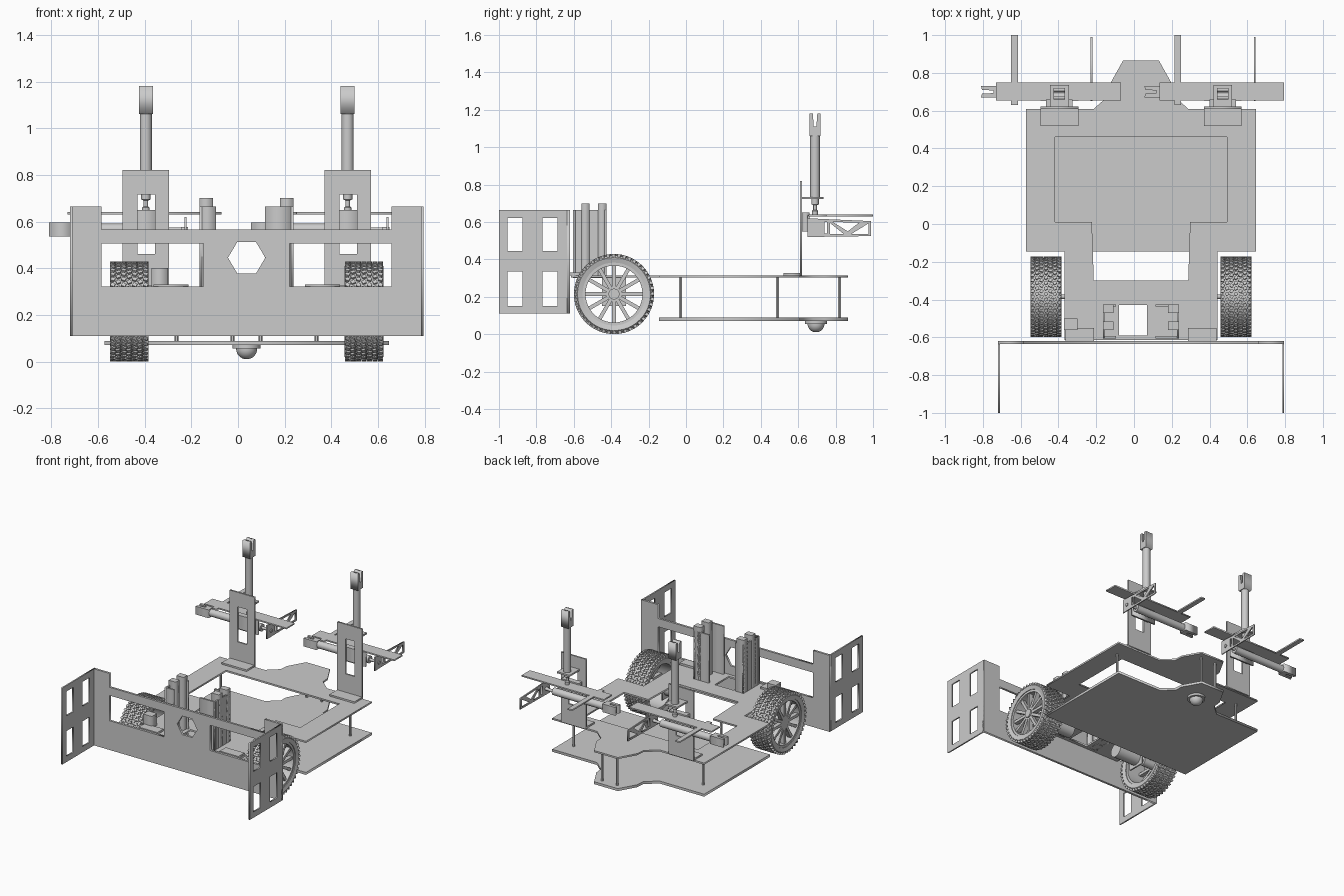
import bpy, bmesh, math
from mathutils import Matrix, Vector

if "Cube" in bpy.data.objects:
    bpy.data.objects.remove(bpy.data.objects["Cube"])

CX = 0.037  # centre line of the chassis
AXES = {'z': Matrix.Identity(4),
        'y': Matrix(((1, 0, 0, 0), (0, 0, -1, 0), (0, 1, 0, 0), (0, 0, 0, 1))),
        'x': Matrix(((0, 0, 1, 0), (1, 0, 0, 0), (0, 1, 0, 0), (0, 0, 0, 1)))}


def add(name, mesh):
    ob = bpy.data.objects.new(name, mesh)
    bpy.context.collection.objects.link(ob)
    return ob


def rect(u0, u1, v0, v1):
    return [(u0, v0), (u1, v0), (u1, v1), (u0, v1)]


def sheet(name, loops, axis, pos, thick):
    """Flat plate with holes: first loop is the outline, pos is its centre along the axis."""
    cu = bpy.data.curves.new(name, 'CURVE')
    cu.dimensions, cu.fill_mode, cu.extrude = '2D', 'BOTH', thick / 2
    for pts in loops:
        sp = cu.splines.new('POLY')
        sp.points.add(len(pts) - 1)
        for p, (u, v) in zip(sp.points, pts):
            p.co = (u, v, 0, 1)
        sp.use_cyclic_u = True
    tmp = add(name + "_outline", cu)
    bpy.context.view_layer.update()
    me = bpy.data.meshes.new_from_object(tmp.evaluated_get(bpy.context.evaluated_depsgraph_get()))
    bpy.data.objects.remove(tmp)
    m = AXES[axis].copy()
    off = {'x': (pos, 0, 0), 'y': (0, pos, 0), 'z': (0, 0, pos)}[axis]
    me.transform(Matrix.Translation(off) @ m)
    return add(name, me)


def box(name, x0, x1, y0, y1, z0, z1):
    return sheet(name, [rect(x0, x1, y0, y1)], 'z', (z0 + z1) / 2, z1 - z0)


def lathe(name, prof, axis, centre, seg=32, closed=False):
    """Revolve (radius, height) points around an axis."""
    bm = bmesh.new()
    rings = [[bm.verts.new((r * math.cos(a), r * math.sin(a), h))
              for a in [2 * math.pi * i / seg for i in range(seg)]] for r, h in prof]
    pairs = list(zip(rings, rings[1:])) + ([(rings[-1], rings[0])] if closed else [])
    for a, b in pairs:
        for i in range(seg):
            j = (i + 1) % seg
            bm.faces.new((a[i], a[j], b[j], b[i]))
    if not closed:
        bm.faces.new(rings[0])
        bm.faces.new(rings[-1])
    bmesh.ops.recalc_face_normals(bm, faces=bm.faces)
    bm.transform(Matrix.Translation(centre) @ AXES[axis])
    me = bpy.data.meshes.new(name)
    bm.to_mesh(me)
    bm.free()
    ob = add(name, me)
    bpy.context.view_layer.objects.active = ob
    ob.select_set(True)
    bpy.ops.object.shade_smooth_by_angle(angle=math.radians(35))
    ob.select_set(False)
    return ob


def rod(name, r, h0, h1, axis, centre, seg=20):
    return lathe(name, [(r, h0), (r, h1)], axis, centre, seg)


def mirror(half):
    return [(CX + u, v) for u, v in half] + [(CX - u, v) for u, v in reversed(half)]


# Upper and lower chassis plates
nose = [(.61, .61), (.25, .61), (.17, .68), (.165, .74), (.095, .865)]
sheet("upper_plate", [mirror([(.405, -.615), (.405, -.145), (.61, -.145)] + nose),
                      mirror([(.25, -.3), (.26, .01), (.455, .01), (.455, .46)]),
                      rect(-.08, .07, -.59, -.43)], 'z', .309, .012)
sheet("lower_plate", [mirror([(.61, -.145)] + nose)], 'z', .08, .018)
for s in (-1, 1):
    for u, y in ((.3, -.03), (.52, .49), (.06, .82)):
        rod("standoff", .009, .08, .305, 'z', (CX + s * u, y, 0), 6)

# Front caster ball under the nose
lathe("caster_socket", [(.06, .055), (.06, .072)], 'z', (CX, .695, 0))
lathe("caster_ball", [(.045 * math.cos(a), .055 - .045 * math.sin(a))
                      for a in [i * .19 for i in range(8)]], 'z', (CX, .695, 0))

# Bumper with windows and side panels
hexagon = [(CX + .08 * math.cos(i * math.pi / 3), .445 + .078 * math.sin(i * math.pi / 3))
           for i in range(6)]
sheet("bumper", [[(-.72, .11), (.795, .11), (.795, .665), (.658, .665), (.658, .565),
                  (-.585, .565), (-.585, .665), (-.72, .665)],
                 rect(-.585, -.148, .322, .505), rect(.22, .658, .322, .505), hexagon],
      'y', -.628, .016)
windows = [rect(y, y + .08, z0, z1) for y in (-.955, -.768) for z0, z1 in ((.152, .335), (.445, .622))]
for x in (-.715, .79):
    sheet("side_panel", [rect(-1, -.628, .11, .665)] + windows, 'x', x, .01)

# Drive wheels
R = .215
for s in (-1, 1):
    c = Vector((CX + s * .503, -.385, R))
    lathe("tyre", [(.168, -.075), (.195, -.083), (.206, -.07), (.206, .07), (.195, .083), (.168, .075)],
          'x', c, 48, True)
    lathe("wheel_rim", [(.152, -.07), (.17, -.07), (.17, .07), (.152, .07)], 'x', c, 48, True)
    rod("wheel_hub", .03, -.06, .07, 'x', c, 12)
    bm = bmesh.new()
    for i in range(12):
        turn = Matrix.Rotation(i * math.pi / 6, 4, 'X')
        bmesh.ops.create_cube(bm, size=1, matrix=Matrix.Translation(c) @ turn @
                              Matrix.Translation((s * .045, .092, 0)) @ Matrix.Diagonal((.03, .13, .02, 1)))
    me = bpy.data.meshes.new("spokes")
    bm.to_mesh(me)
    bm.free()
    add("wheel_spokes", me)
    bm = bmesh.new()
    for row in range(7):
        for i in range(44):
            turn = Matrix.Rotation((i + .5 * (row % 2)) * math.pi / 22, 4, 'X')
            twist = Matrix.Rotation(.4 if row % 2 else -.4, 4, 'Z')
            bmesh.ops.create_cube(bm, size=1, matrix=Matrix.Translation(c) @ turn @ Matrix.Translation(
                ((row - 3) * .0235, 0, .205)) @ twist @ Matrix.Diagonal((.018, .017, .018, 1)))
    me = bpy.data.meshes.new("tread")
    bm.to_mesh(me)
    bm.free()
    add("tyre_tread", me)
    # Motor, its bracket and the axle
    a, b = sorted((CX + s * .2, CX + s * .39))
    rod("motor", .05, a, b, 'x', (0, -.385, R))
    a, b = sorted((CX + s * .38, CX + s * .5))
    rod("axle", .012, a, b, 'x', (0, -.385, R), 12)
    sheet("motor_bracket", [rect(-.45, -.32, .15, .305)], 'x', CX + s * .38, .01)
    a, b = sorted((CX + s * .25, CX + s * .4))
    box("bumper_tie", a, b, -.62, -.55, .315, .33)

box("control_box", -.37, -.3, -.56, -.5, .315, .4)

# Guide towers behind the bumper
for x0, x1, h0, h1 in ((-.165, -.095, .7, .7), (.115, .237, .665, .7)):
    sheet("tower_outer_wall", [rect(-.605, -.425, .3, .665)], 'x', x0 + .005 if x0 < 0 else x1 - .005, .01)
    box("tower_front_wall", x0, x1, -.605, -.592, .3, .665)
    box("tower_back_wall", x0, x1, -.437, -.425, .3, .665)
    for y in (-.56, -.47):
        p0 = x0 if x0 < 0 else x1 - .057
        box("tower_post", p0, p0 + .057, y, y + .045, .3, .7)


def gripper(cx):
    """Lift bracket, vertical piston and horizontal gripper, centred on cx."""
    # Upright L bracket
    sheet("lift_bracket", [rect(cx - .1, cx + .1, .312, .82), rect(cx - .035, cx + .04, .46, .715)],
          'y', .615, .012)
    box("bracket_foot", cx - .1, cx + .1, .52, .62, .315, .327)
    box("piston_shelf", cx - .05, cx + .05, .615, .735, .722, .734)
    box("slide_block", cx - .07, cx + .07, .621, .66, .55, .65)
    # Vertical piston with fork end
    c = (cx, .69, 0)
    rod("lift_piston", .026, .73, 1.08, 'z', c)
    lathe("lift_rod", [(.016, .64), (.016, .66), (.01, .665), (.01, .69), (.02, .695), (.02, .73)], 'z', c, 12)
    sheet("piston_fork", [[(.66, 1.06), (.72, 1.06), (.72, 1.18), (.702, 1.18), (.697, 1.11),
                           (.683, 1.11), (.678, 1.18), (.66, 1.18)]], 'x', cx, .06)
    # Carriage plate, horizontal piston with fork
    box("gripper_plate", cx - .335, cx + .325, .655, .75, .63, .64)
    box("gripper_rear_wall", cx - .1, cx + .1, .65, .66, .53, .635)
    rod("grip_piston", .026, cx - .335, cx + .1, 'x', (0, .7, .565))
    rod("grip_rod", .01, cx + .1, cx + .17, 'x', (0, .7, .565), 12)
    sheet("grip_fork", [[(cx - .415, .67), (cx - .31, .67), (cx - .31, .73), (cx - .415, .73),
                         (cx - .41, .71), (cx - .35, .707), (cx - .35, .693), (cx - .41, .69)]],
          'z', .565, .06)
    # Flat finger and truss finger
    box("flat_finger", cx - .255, cx - .22, .63, 1.0, .63, .64)
    sheet("truss_finger", [[(.65, .52), (.99, .525), (.99, .605), (.65, .62)],
                           rect(.74, .755, .54, .6),
                           [(.77, .535), (.845, .535), (.77, .595)],
                           [(.785, .6), (.865, .55), (.925, .597)],
                           [(.885, .537), (.975, .537), (.975, .592)]],
          'x', cx + .17, .008)
    rod("finger_pin", .012, cx + .15, cx + .18, 'x', (0, .695, .565), 12)


for cx in (-.395, .47):
    gripper(cx)
